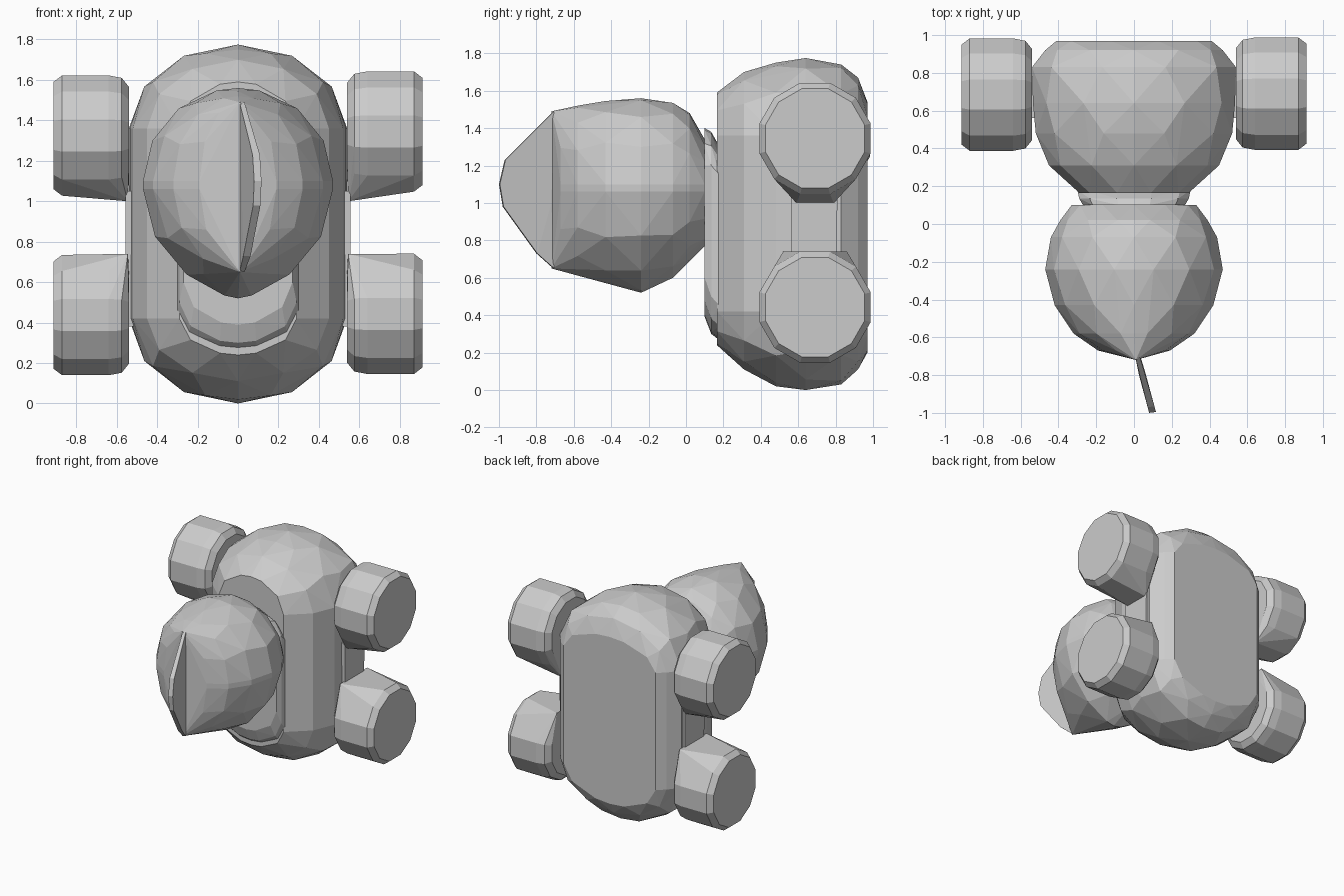
import bpy, bmesh
from math import sin, cos, pi

if "Cube" in bpy.data.objects:
    bpy.data.objects.remove(bpy.data.objects["Cube"])


def hull(name, points):
    """Flat-faceted solid wrapped around a cloud of points."""
    bm = bmesh.new()
    for p in points:
        bm.verts.new(p)
    res = bmesh.ops.convex_hull(bm, input=bm.verts)
    junk = {e for e in res["geom_interior"] + res["geom_unused"]
            if isinstance(e, bmesh.types.BMVert)}
    bmesh.ops.delete(bm, geom=list(junk), context='VERTS')
    bmesh.ops.dissolve_limit(bm, angle_limit=0.03, verts=bm.verts, edges=bm.edges)
    bmesh.ops.recalc_face_normals(bm, faces=bm.faces)
    mesh = bpy.data.meshes.new(name)
    bm.to_mesh(mesh)
    bm.free()
    ob = bpy.data.objects.new(name, mesh)
    bpy.context.collection.objects.link(ob)
    return ob


def oval(y, hw, low, high, z0, z1, k=5, taper=1.0):
    """Oval ring across y: round ends, straight sides from z0 to z1."""
    pts = []
    for i in range(k + 1):
        a = pi * i / k
        c, s = cos(a), sin(a)
        pts.append((hw * c, y, z1 + (high - z1) * s))
        cl = (1 if c > 0 else -1) * abs(c) ** taper
        pts.append((hw * cl, y, z0 - (z0 - low) * s))
    pts += [(0, y, low), (0, y, high)]
    return pts


# body: long rounded pebble with flat front and back
body_rings = [(0.165, 0.29, 0.24, 1.59), (0.31, 0.45, 0.11, 1.70),
              (0.48, 0.52, 0.02, 1.75), (0.64, 0.535, 0.0, 1.775),
              (0.83, 0.54, 0.03, 1.74), (0.92, 0.47, 0.11, 1.67),
              (0.97, 0.41, 0.2, 1.54)]
hull("body", [p for i, r in enumerate(body_rings)
              for p in oval(*r, 0.42, 1.36, k=5 + i % 2)])

# head: egg that pinches to a vertical edge at the front
head_rings = [(-0.67, 0.19, 0.66, 1.49), (-0.58, 0.32, 0.62, 1.52),
              (-0.43, 0.42, 0.575, 1.545), (-0.24, 0.47, 0.52, 1.56),
              (-0.07, 0.44, 0.60, 1.535), (0.02, 0.39, 0.69, 1.48),
              (0.10, 0.33, 0.77, 1.34)]
head_pts = [(0.01, -0.72, 0.65), (0.01, -0.72, 1.49)]
for i, r in enumerate(head_rings):
    head_pts += oval(*r, 1.06, 1.10, k=6 + i % 2, taper=1.3)
hull("head", head_pts)

# beak fin: thin blade leaning to one side
blade = [(-0.71, 0.65), (-0.71, 1.49), (-0.97, 1.23), (-1.0, 1.10),
         (-0.98, 0.98), (-0.80, 0.73)]
fin_pts = []
for y, z in blade:
    x = 0.02 + (-0.71 - y) * 0.27
    w = 0.012 if z in (0.65, 1.49) else 0.018
    fin_pts += [(x - w, y, z), (x + w, y + 0.005, z)]
fin_pts += [(0.04, -0.72, 1.0), (0.04, -0.72, 1.2)]
hull("beak_fin", fin_pts)

# chest plate between head and body
hull("chest_plate", oval(0.10, 0.27, 0.39, 1.40, 0.6, 1.2)
     + oval(0.135, 0.29, 0.30, 1.38, 0.5, 1.2)
     + oval(0.18, 0.30, 0.265, 1.30, 0.45, 1.15))

# four drum-shaped feet, each with a small flange towards the body
for side, label, dz, dy in ((1, "right", 0.01, 0.0), (-1, "left", -0.01, -0.005)):
    for level, z, flange in (("upper", 1.335, -0.335), ("lower", 0.44, 0.30)):
        zc = z + (dz if level == "upper" else dz * 0.3)
        pts = []
        for x, r in ((0.54, 0.25), (0.575, 0.295), (0.64, 0.308),
                     (0.87, 0.308), (0.912, 0.275)):
            for i in range(12):
                a = 2 * pi * (i + 0.5) / 12
                pts.append((side * x, 0.69 + dy + r * cos(a), zc + r * sin(a)))
        wide = 0.10 if level == "upper" else 0.17
        for y in (0.69 - wide, 0.69 + wide):
            pts.append((side * 0.545, y, z + flange))
        hull(f"{level}_{label}_foot", pts)

    # thin side plate joining upper and lower feet
    hull(f"{label}_side_plate",
         [(side * x, y, z) for x in (0.50, 0.557)
          for y, z in ((0.57, 0.38), (0.80, 0.38), (0.56, 1.05), (0.81, 1.05))])
